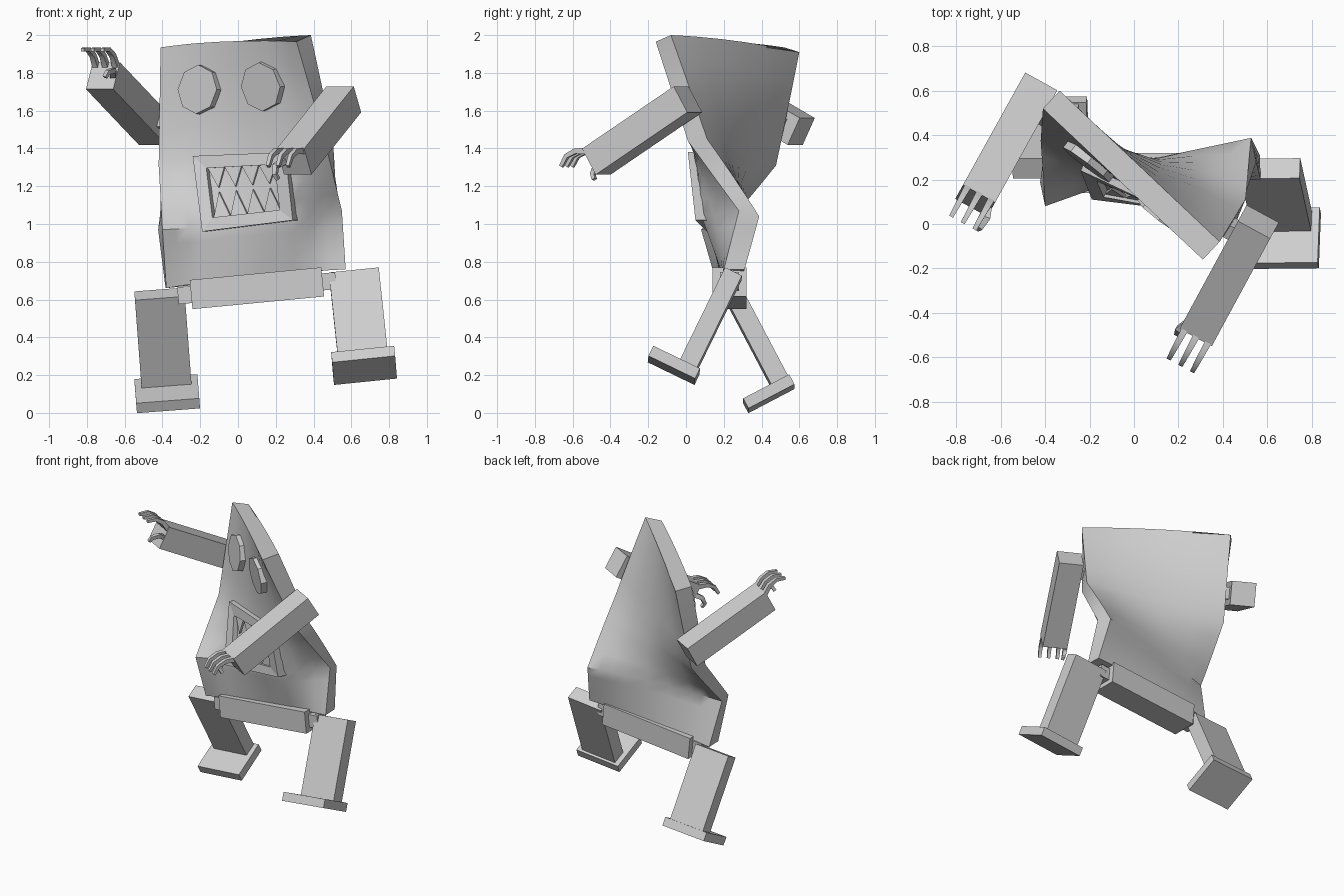
import bpy, bmesh, math
from mathutils import Vector, Matrix

cube = bpy.data.objects.get("Cube")
if cube:
    bpy.data.objects.remove(cube, do_unlink=True)

TONE = (0.62, 0.62, 0.62, 1)
grey = bpy.data.materials.new("plain_grey")
grey.use_nodes = True
grey.diffuse_color = TONE
grey.node_tree.nodes["Principled BSDF"].inputs["Base Color"].default_value = TONE


def finish(name, bm, smooth=None):
    bmesh.ops.recalc_face_normals(bm, faces=bm.faces)
    mesh = bpy.data.meshes.new(name)
    bm.to_mesh(mesh)
    bm.free()
    mesh.materials.append(grey)
    ob = bpy.data.objects.new(name, mesh)
    bpy.context.collection.objects.link(ob)
    if smooth:
        bpy.ops.object.select_all(action='DESELECT')
        ob.select_set(True)
        bpy.context.view_layer.objects.active = ob
        bpy.ops.object.shade_smooth_by_angle(angle=math.radians(smooth))


def box(name, frame, centre, size):
    bm = bmesh.new()
    m = frame @ Matrix.Translation(centre) @ Matrix.Diagonal((*size, 1))
    bmesh.ops.create_cube(bm, size=1, matrix=m)
    finish(name, bm)


def axes(origin, x, y, z):
    m = Matrix((x, y, z)).transposed().to_4x4()
    m.translation = Vector(origin)
    return m


def loft(bm, rings, closed=False):
    loops = [[bm.verts.new(p) for p in ring] for ring in rings]
    n = len(loops[0])
    pairs = list(zip(loops, loops[1:])) + ([(loops[-1], loops[0])] if closed else [])
    for a, b in pairs:
        for i in range(n):
            bm.faces.new((a[i], a[(i + 1) % n], b[(i + 1) % n], b[i]))
    if not closed:
        bm.faces.new(loops[0])
        bm.faces.new(loops[-1])


# Twisted slab body: each row holds four front points and the rise to the back at both ends
ROWS = [((-0.38, 0.17, 0.66), (-0.19, 0.176, 0.68), (0.30, 0.19, 0.73), (0.57, 0.20, 0.76), 0, 0),
        ((-0.40, 0.08, 0.97), (-0.19, 0.155, 0.97), (0.29, 0.085, 1.02), (0.55, 0.28, 1.07), 0, -0.03),
        ((-0.42, 0.375, 1.31), (-0.24, 0.28, 1.35), (0.25, 0.045, 1.38), (0.46, 0.01, 1.44), 0, 0.01),
        ((-0.41, 0.52, 1.935), (-0.23, 0.35, 1.945), (0.15, -0.01, 1.96), (0.31, -0.16, 1.965), -0.025, 0.035)]
SPAN, STEPS, THICK = 3, 4, 0.11


def body_ring(r0, r1, t):
    pts = [Vector(p).lerp(Vector(q), t) for p, q in zip(r0[:4], r1[:4])]
    rise = [r0[k] + (r1[k] - r0[k]) * t for k in (4, 5)]
    a, b = pts[0], pts[3]
    d = b - a
    back = Vector((-d.y, d.x, 0)).normalized() * THICK
    front_pts, back_pts = [], []
    for i in range(3 * SPAN + 1):
        k = min(i // SPAN, 2)
        p = pts[k].lerp(pts[k + 1], i / SPAN - k)
        u = (p.x - a.x) / d.x
        crown = Vector((0, 0, 0.06 * u * (1 - u)))
        front_pts.append(p + crown)
        back_pts.append(a.lerp(b, u) + crown + back + Vector((0, 0, rise[0] * (1 - u) + rise[1] * u)))
    return front_pts + back_pts[::-1]


rings = [body_ring(r0, r1, s / STEPS) for r0, r1 in zip(ROWS, ROWS[1:]) for s in range(STEPS)]
rings.append(body_ring(ROWS[2], ROWS[3], 1))
bm = bmesh.new()
loft(bm, rings)
finish("body", bm, 40)

# Eye discs lying on the upper front face, each following the local lean
for name, pos, lean in (("right_eye", (-0.195, 0.293, 1.71), 0.08), ("left_eye", (0.14, 0.055, 1.73), -0.12)):
    out = Vector((-0.60, -0.79, lean)).normalized()
    side = Vector((0, 0, 1)).cross(out).normalized()
    bm = bmesh.new()
    bmesh.ops.create_cone(bm, cap_ends=True, segments=8, radius1=0.13, radius2=0.13, depth=0.07,
                          matrix=axes(pos, side, out.cross(side), out))
    finish(name, bm)

# Mouth: a raised frame mapped over four corners, with pointed teeth inside
TL, TR = Vector((-0.24, 0.24, 1.36)), Vector((0.25, 0.01, 1.38))
BL, BR = Vector((-0.19, 0.11, 0.96)), Vector((0.29, 0.05, 1.02))


def mouth(u, v, depth=0.0):
    p = BL.lerp(BR, u).lerp(TL.lerp(TR, u), v)
    return p + Vector((0.4, 0.9, 0)) * depth


def mouth_rect(inset_u, inset_v, depth):
    u, v = 1 - inset_u, 1 - inset_v
    return [mouth(inset_u, inset_v, depth), mouth(u, inset_v, depth),
            mouth(u, v, depth), mouth(inset_u, v, depth)]


bm = bmesh.new()
loft(bm, [mouth_rect(0, 0, 0), mouth_rect(0, 0, 0.07),
          mouth_rect(0.13, 0.17, 0.07), mouth_rect(0.13, 0.17, 0)], closed=True)
finish("mouth_frame", bm)

for name, root, tip in (("upper_teeth", 0.84, 0.56), ("lower_teeth", 0.16, 0.5)):
    bm = bmesh.new()
    width = 0.74 / 4
    for i in range(4):
        u = 0.13 + i * width
        tri = ((u, root), (u + width, root), (u + width / 2, tip))
        loft(bm, [[mouth(a, b, w) for a, b in tri] for w in (0.015, 0.03)])
    finish(name, bm)


# Arms with three curled fingers and a thumb
def finger(name, frame, path):
    pts = [Vector(p) for p in path]
    bm = bmesh.new()
    loops = []
    for i, p in enumerate(pts):
        t = (pts[min(i + 1, len(pts) - 1)] - pts[max(i - 1, 0)]).normalized()
        s = Vector((0, 1, 0))
        s = (s - t * s.dot(t)).normalized()
        n = t.cross(s)
        r = 0.016 - 0.002 * i
        loops.append([frame @ (p + (s * a + n * b) * r) for a, b in ((1, 1), (-1, 1), (-1, -1), (1, -1))])
    loft(bm, loops)
    finish(name, bm, 40)


def arm(label, shoulder, hand, inner):
    d = Vector(hand) - Vector(shoulder)
    length = d.length
    d.normalize()
    s = Vector((0, 0, 1)).cross(d).normalized()
    f = axes(shoulder, d, s, d.cross(s))
    box(label + "_arm", f, (length / 2, 0, 0), (length, 0.165, 0.16))
    box(label + "_shoulder_peg", f, (0.1, inner * 0.09, 0), (0.07, 0.07, 0.08))
    for i, off in enumerate((-0.06, 0, 0.06)):
        curl = ((-0.01, 0.06), (0.05, 0.095), (0.11, 0.10), (0.165, 0.07))
        finger(f"{label}_finger_{i + 1}", f, [(length + a, off, h) for a, h in curl])
    bend = ((-0.01, 0.06, 0), (0.05, 0.085, 0.005), (0.09, 0.08, -0.025), (0.09, 0.07, -0.055))
    finger(label + "_thumb", f, [(length + a, inner * b, h) for a, b, h in bend])


arm("right", (-0.435, 0.61, 1.49), (-0.715, 0.105, 1.785), 1)
arm("left", (0.56, 0.01, 1.66), (0.297, -0.475, 1.33), -1)

# Hips
tilt = Matrix.Translation((0.1, 0.23, 0.66)) @ Matrix.Rotation(math.radians(-5.5), 4, 'Y')
box("hip_bar", tilt, (0, 0, 0), (0.7, 0.18, 0.155))
for sign, name in ((-1, "right_hip_peg"), (1, "left_hip_peg")):
    box(name, tilt, (sign * 0.37, 0, 0), (0.1, 0.1, 0.09))


# Legs with flat feet reaching forward
def leg(label, top, ankle, reach):
    down = Vector(ankle) - Vector(top)
    length = down.length
    z = -down.normalized()
    x = Vector((1, 0, 0.08))
    x = (x - z * x.dot(z)).normalized()
    f = axes(top, x, z.cross(x), z)
    box(label + "_leg", f, (0, 0, -length / 2 - 0.01), (0.265, 0.1, length + 0.02))
    box(label + "_foot", f, (0, -reach, -length - 0.03), (0.335, 0.275, 0.06))


leg("right", (-0.415, 0.25, 0.63), (-0.38, 0.495, 0.165), 0.08)
leg("left", (0.615, 0.25, 0.735), (0.667, 0.012, 0.248), 0.07)
